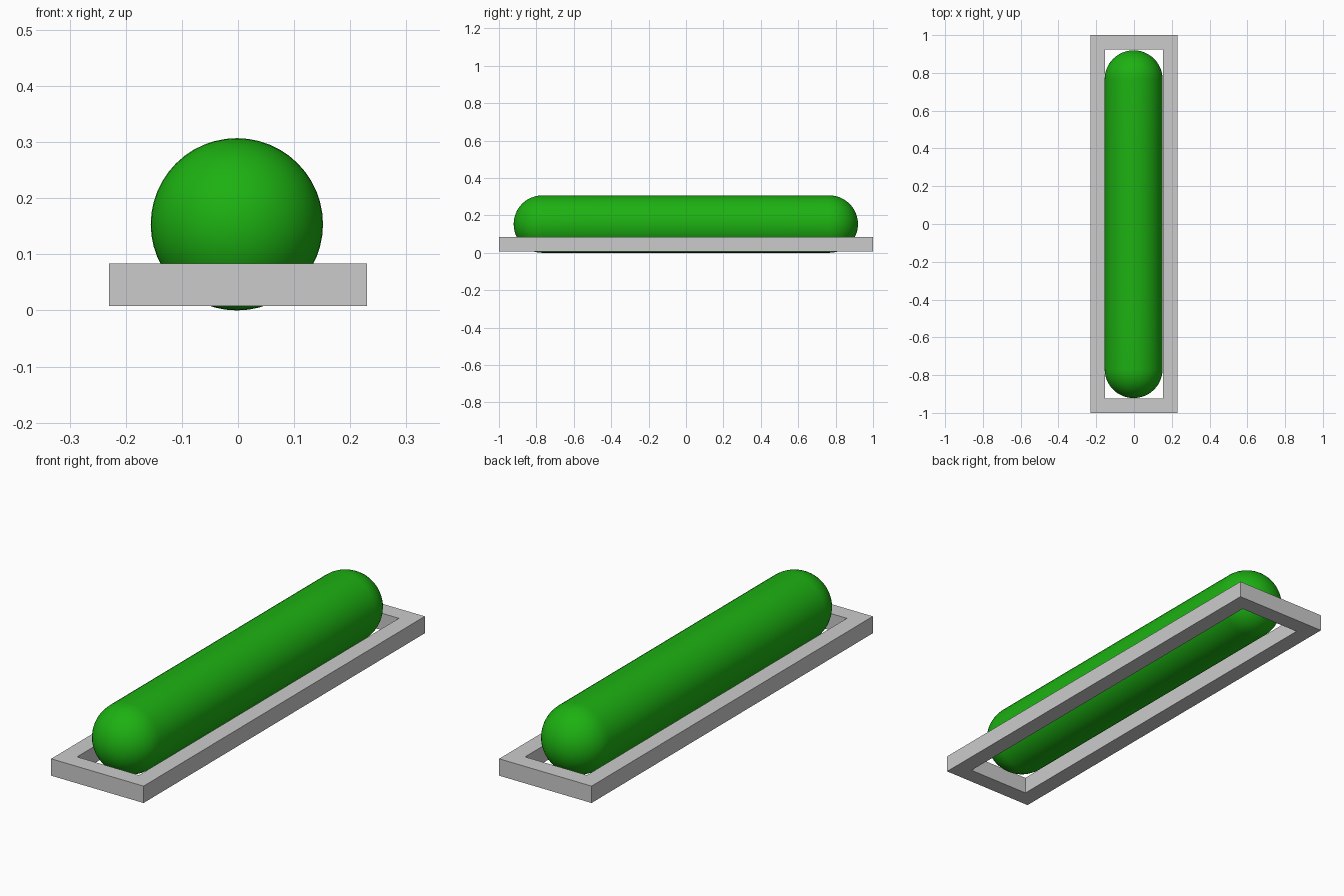
import bpy, bmesh
from math import sin, cos, pi
from mathutils import Vector, Matrix

if "Cube" in bpy.data.objects:
    bpy.data.objects.remove(bpy.data.objects["Cube"])


def add_object(name, bm):
    bmesh.ops.recalc_face_normals(bm, faces=bm.faces)
    mesh = bpy.data.meshes.new(name)
    bm.to_mesh(mesh)
    bm.free()
    ob = bpy.data.objects.new(name, mesh)
    bpy.context.collection.objects.link(ob)
    return ob


# Rectangular open tray frame with a flat, square-edged rim
def make_frame(outer, inner, z0, z1):
    bm = bmesh.new()
    corners = [(-1, -1), (1, -1), (1, 1), (-1, 1)]
    section = [(outer, z0), (outer, z1), (inner, z1), (inner, z0)]
    rings = [[bm.verts.new((sx * half[0], sy * half[1], z)) for half, z in section]
             for sx, sy in corners]
    for i in range(4):
        a, b = rings[i], rings[(i + 1) % 4]
        for j in range(4):
            k = (j + 1) % 4
            bm.faces.new((a[j], b[j], b[k], a[k]))
    return add_object("tray_frame", bm)


# Long round-ended roll: half-profile spun around the y axis
def make_roll(radius, half_straight, centre, sides=48, cap_steps=12):
    profile = []
    for i in range(cap_steps + 1):
        a = pi / 2 * i / cap_steps
        profile.append((-half_straight - radius * cos(a), radius * sin(a)))
    profile += [(half_straight * t, radius) for t in (-0.6, 0, 0.6)]
    profile += [(-y, r) for y, r in reversed(profile[:cap_steps + 1])]
    bm = bmesh.new()
    verts = [bm.verts.new((0, y, r)) for y, r in profile]
    edges = [bm.edges.new(pair) for pair in zip(verts, verts[1:])]
    bmesh.ops.spin(bm, geom=verts + edges, cent=(0, 0, 0), axis=(0, 1, 0),
                   angle=2 * pi, steps=sides)
    bmesh.ops.remove_doubles(bm, verts=bm.verts, dist=1e-4)
    bmesh.ops.transform(bm, matrix=Matrix.Translation(Vector(centre)), verts=bm.verts)
    for f in bm.faces:
        f.smooth = True
    return add_object("green_roll", bm)


make_frame((0.23, 1.0), (0.154, 0.924), 0.008, 0.084)
roll = make_roll(0.1535, 0.767, (-0.002, -0.001, 0.1535))

green = bpy.data.materials.new("green")
green.diffuse_color = (0.012, 0.44, 0.006, 1)
green.use_nodes = True
green.node_tree.nodes["Principled BSDF"].inputs["Base Color"].default_value = green.diffuse_color
roll.data.materials.append(green)
